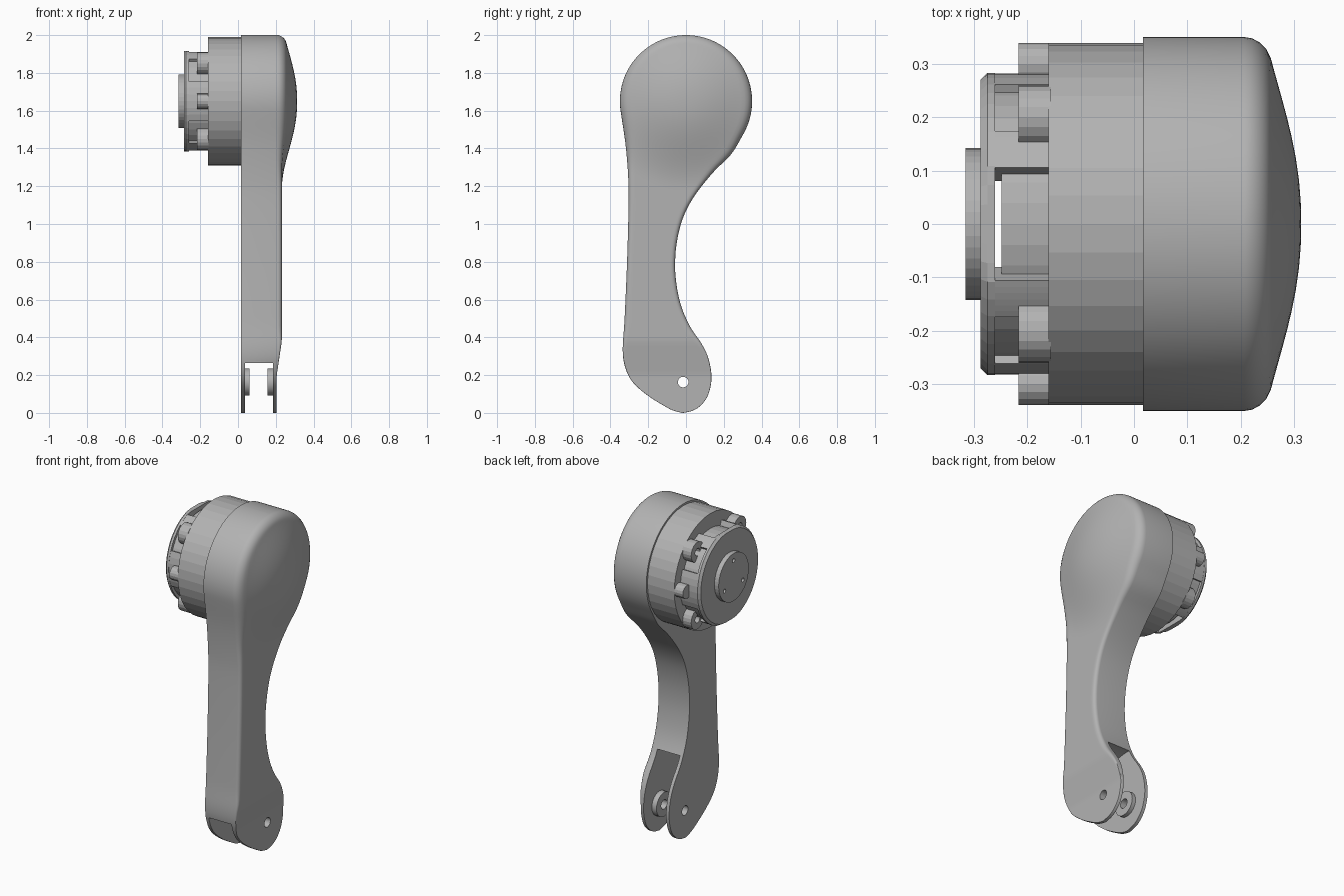
import bpy, bmesh
from math import sin, cos, pi, sqrt, radians, asin
from mathutils import Vector
from mathutils.kdtree import KDTree

if "Cube" in bpy.data.objects:
    bpy.data.objects.remove(bpy.data.objects["Cube"])

HEAD = 1.65            # height of the motor axis
PY, PZ = -0.015, 0.163  # knee pivot

# Dark grey casing
grey = bpy.data.materials.new("dark_grey")
grey.diffuse_color = (0.45, 0.45, 0.45, 1)
grey.use_nodes = True
grey.node_tree.nodes["Principled BSDF"].inputs["Base Color"].default_value = grey.diffuse_color


def finish(name, bm, smooth=None):
    bmesh.ops.remove_doubles(bm, verts=bm.verts, dist=1e-5)
    bmesh.ops.recalc_face_normals(bm, faces=bm.faces)
    me = bpy.data.meshes.new(name)
    bm.to_mesh(me)
    bm.free()
    me.materials.append(grey)
    ob = bpy.data.objects.new(name, me)
    bpy.context.collection.objects.link(ob)
    if smooth:
        shade(ob, smooth)
    return ob


def activate(ob):
    bpy.ops.object.select_all(action='DESELECT')
    ob.select_set(True)
    bpy.context.view_layer.objects.active = ob


def shade(ob, angle):
    activate(ob)
    bpy.ops.object.shade_smooth_by_angle(angle=radians(angle))


def lathe(name, prof, cy=0, cz=HEAD, n=40, a0=0, a1=360, flat=None, smooth=None):
    """Sweep a closed (x, radius) profile about an x-parallel axis."""
    bm = bmesh.new()
    full = a1 - a0 == 360
    rings = []
    for i in range(n if full else n + 1):
        a = radians(a0 + (a1 - a0) * i / n)
        ring = []
        for x, r in prof:
            z = r * sin(a)
            if flat:
                z = max(-flat, min(flat, z))
            ring.append(bm.verts.new((x, cy + r * cos(a), cz + z)))
        rings.append(ring)
    k = len(prof)
    for i in range(n):
        p, q = rings[i], rings[(i + 1) % len(rings)]
        for j in range(k):
            m = (j + 1) % k
            if prof[j][1] or prof[m][1]:
                bm.faces.new((p[j], p[m], q[m], q[j]))
    if not full:
        bm.faces.new(rings[0])
        bm.faces.new(rings[-1])
    return finish(name, bm, smooth)


def disc(name, x0, x1, r, **kw):
    return lathe(name, [(x0, 0), (x0, r), (x1, r), (x1, 0)], **kw)


def tube(name, x0, x1, r, hole, **kw):
    return lathe(name, [(x0, hole), (x0, r), (x1, r), (x1, hole)], **kw)


def cut(ob, cutter):
    mod = ob.modifiers.new("cut", 'BOOLEAN')
    mod.operation, mod.object, mod.solver = 'DIFFERENCE', cutter, 'EXACT'
    activate(ob)
    bpy.ops.object.modifier_apply(modifier=mod.name)
    bpy.data.objects.remove(cutter)


# Side outline of the arm: rear-edge and front-edge curves rising to the round head
def edge_curve(pts, side):
    p = [Vector(v) for v in pts]
    p = [p[0] * 2 - p[1]] + p + [p[-1] * 2 - p[-2]]
    out = []
    for a, b, c, d in zip(p, p[1:], p[2:], p[3:]):
        for s in range(16):
            t = s / 16
            out.append(0.5 * (2 * b + (c - a) * t + (2 * a - 5 * b + 4 * c - d) * t * t
                              + (3 * b - a - 3 * c + d) * t ** 3))
    start = asin((pts[-1][1] - HEAD) / 0.35)
    for s in range(91):
        a = start + (pi / 2 - start) * s / 90
        out.append(Vector((side * 0.35 * cos(a), HEAD + 0.35 * sin(a))))
    return out


def y_at(curve, z):
    for a, b in zip(curve, curve[1:]):
        if a.y <= z <= b.y and b.y > a.y:
            return a.x + (b.x - a.x) * (z - a.y) / (b.y - a.y)
    return curve[0].x if z < 1 else curve[-1].x


left = edge_curve([(-.02, 0), (-.06, .01), (-.1, .028), (-.2, .09), (-.28, .16), (-.32, .235),
                   (-.335, .33), (-.325, .5), (-.312, .8), (-.304, 1.1), (-.306, 1.25),
                   (-.32, 1.42), (-.345, 1.59)], -1)
right = edge_curve([(-.015, 0), (.03, .01), (.07, .032), (.11, .08), (.132, .15), (.133, .22),
                    (.115, .3), (.08, .37), (.02, .46), (-.03, .58), (-.055, .72), (-.055, .85),
                    (-.035, .97), (0, 1.07), (.06, 1.17), (.15, 1.28), (.24, 1.37),
                    (.303, 1.475)], 1)
rim = left + right[::-1]
kd = KDTree(len(rim))
for i, v in enumerate(rim):
    kd.insert((v.x, v.y, 0), i)
kd.balance()


def rim_distance(y, z):
    """Exact distance to the outline segments beside the nearest sample."""
    p, i = Vector((y, z)), kd.find((y, z, 0))[1]
    best = 9
    for k in range(i - 2, i + 2):
        a, b = rim[k % len(rim)], rim[(k + 1) % len(rim)]
        e = b - a
        t = clamp01((p - a).dot(e) / max(e.dot(e), 1e-12))
        best = min(best, (p - a - e * t).length)
    return 0 if best < 1e-5 else best


def clamp01(v):
    return max(0.0, min(1.0, v))


def outer_x(y, z, on_rim):
    """Outer face: flat shank, domed head, tapered foot and rounded rim."""
    r = min(sqrt(y * y + (z - HEAD) ** 2) / 0.47, 1)
    x = 0.232 + 0.081 * (cos(pi * r ** 1.1) + 1) / 2 - 0.027 * clamp01((0.38 - z) / 0.18)
    rad = 0.002 + 0.02 * clamp01((z - 0.25) / 0.2) + 0.018 * clamp01((z - 1.2) / 0.3)
    d = 0 if on_rim else min(rim_distance(y, z), rad)
    return x - (rad - sqrt(max(0, rad * rad - (rad - d) ** 2)))


# Arm: lofted cross-sections
ROWS, COLS, BACK = 110, 26, 0.017
bm = bmesh.new()
loops = []
for i in range(ROWS + 1):
    z = 1 - cos(pi * (i + 0.15) / (ROWS + 0.3))
    yl, yr = y_at(left, z), y_at(right, z)
    loop = []
    for j in range(COLS + 1):
        y = yl + (yr - yl) * (1 - cos(pi * j / COLS)) / 2
        loop.append(bm.verts.new((outer_x(y, z, j in (0, COLS)), y, z)))
    loop += [bm.verts.new((BACK, yr, z)), bm.verts.new((BACK, yl, z))]
    loops.append(loop)
for p, q in zip(loops, loops[1:]):
    for j in range(len(p)):
        m = (j + 1) % len(p)
        bm.faces.new((p[j], p[m], q[m], q[j]))
bm.faces.new(loops[0])
bm.faces.new(loops[-1])
arm = finish("upper_arm", bm)

# Knee fork: round clearance slot and pivot hole
cut(arm, disc("slot_cutter", 0.037, 0.186, 0.33, cy=PY, cz=PZ, n=64))
cut(arm, disc("pin_cutter", -0.1, 0.4, 0.028, cy=PY, cz=PZ, n=24))
shade(arm, 40)
tube("pivot_boss_inner", 0.035, 0.06, 0.072, 0.028, cy=PY, cz=PZ, n=24, smooth=30)
tube("pivot_boss_outer", 0.155, 0.188, 0.072, 0.028, cy=PY, cz=PZ, n=24, smooth=30)

# Motor housing and stepped core
disc("motor_housing", -0.16, 0.02, 0.339)
disc("motor_core", -0.248, -0.155, 0.25)

# End cap with flats top and bottom, held by side walls and short arc legs
lathe("motor_end_cap", [(-.287, 0), (-.287, .27), (-.274, .283), (-.26, .283), (-.26, 0)],
      n=48, flat=0.265)
for i, (a0, a1) in enumerate([(-68, 68), (112, 248)]):
    lathe(f"cap_wall_{i}", [(-.265, .215), (-.265, .266), (-.155, .266), (-.155, .215)],
          n=16, a0=a0, a1=a1)
for i, (a0, a1) in enumerate([(52, 68), (112, 128), (232, 248), (292, 308),
                              (-22, 22), (158, 202)]):
    lathe(f"cap_leg_{i}", [(-.265, .215), (-.265, .282), (-.155, .282), (-.155, .215)],
          n=6, a0=a0, a1=a1)

# Mounting lugs around the housing face
for sy in (-1, 1):
    for sz in (-1, 1):
        tube(f"screw_lug_{sy}_{sz}", -0.216, -0.155, 0.06, 0.022,
             cy=sy * 0.2, cz=HEAD + sz * 0.2, n=20)
    disc(f"side_lug_{sy}", -0.216, -0.155, 0.04, cy=sy * 0.299, n=16)

# Output hub with three screw holes
hub = disc("output_hub", -0.315, -0.28, 0.142, n=40)
for k in range(3):
    a = radians(90 + 120 * k)
    cut(hub, disc("hole_cutter", -0.4, -0.295, 0.012, n=12,
                  cy=0.1 * cos(a), cz=HEAD + 0.1 * sin(a)))
